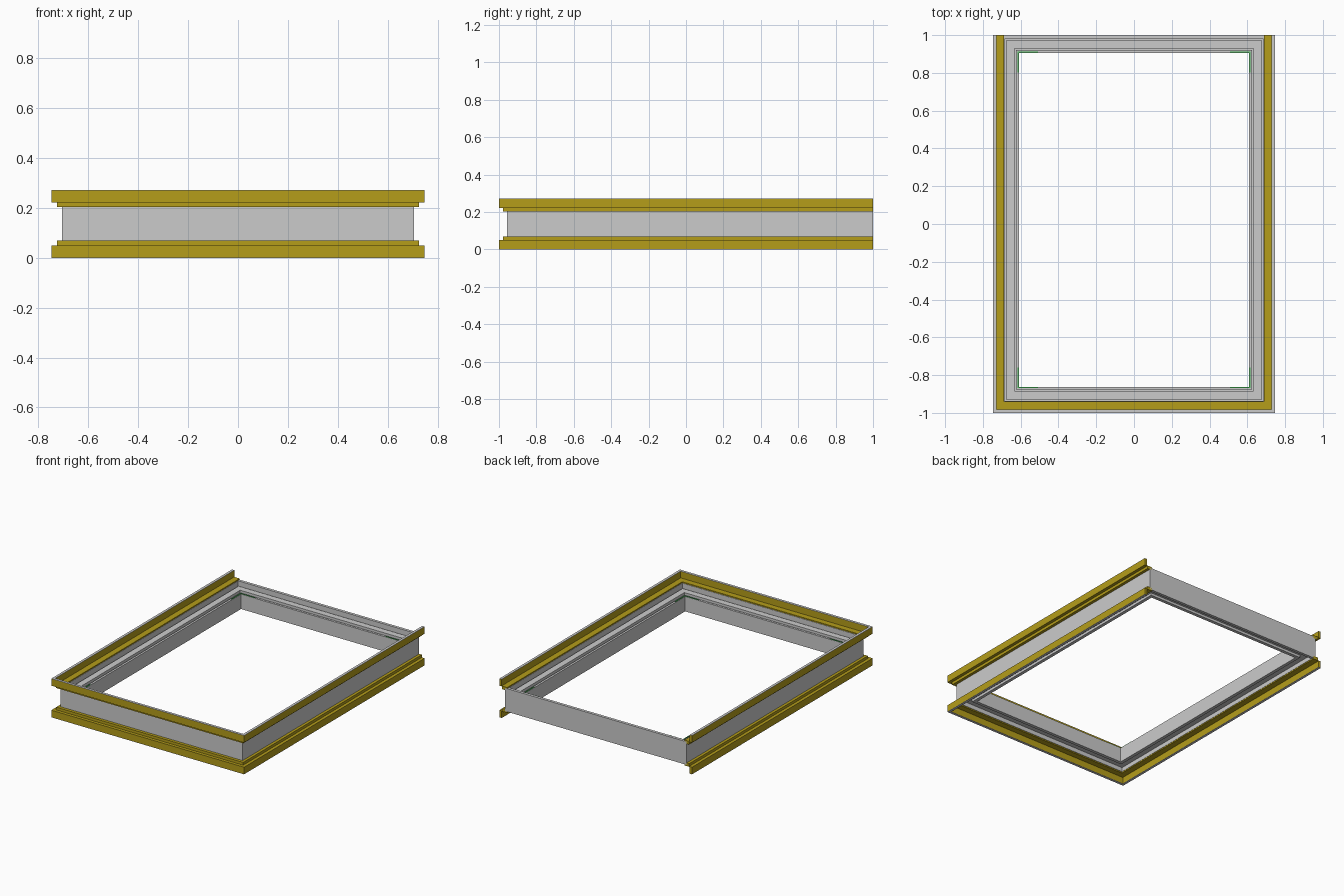
import bpy, bmesh

if "Cube" in bpy.data.objects:
    bpy.data.objects.remove(bpy.data.objects["Cube"])

H = 0.272                      # total height
X, Y0, Y1 = 0.747, -1.0, 1.0   # outer trim rectangle
BX, BY0 = 0.705, -0.957        # outer frame rectangle


def material(name, rgb):
    m = bpy.data.materials.new(name)
    m.diffuse_color = (*rgb, 1)
    m.use_nodes = True
    m.node_tree.nodes["Principled BSDF"].inputs["Base Color"].default_value = m.diffuse_color
    return m


yellow = material("yellow_trim", (0.46, 0.34, 0.01))
green = material("green_insert", (0.05, 0.45, 0.08))


def sweep(name, profile, hx, y0, y1, closed, mat=None):
    """Mitred sweep of an (inset, z) profile around a rectangle, or around three sides."""
    bm = bmesh.new()
    rings = []
    for cx, cy in ((-1, 1), (-1, -1), (1, -1), (1, 1)):
        ring = []
        for o, z in profile:
            y = y0 + o if cy < 0 else (y1 - o if closed else y1)
            ring.append(bm.verts.new((cx * (hx - o), y, z)))
        rings.append(ring)
    n = len(profile)
    for i in range(4 if closed else 3):
        a, b = rings[i], rings[(i + 1) % 4]
        for j in range(n):
            k = (j + 1) % n
            bm.faces.new((a[j], a[k], b[k], b[j]))
    if not closed:
        bm.faces.new(rings[0])
        bm.faces.new(rings[3][::-1])
    bmesh.ops.recalc_face_normals(bm, faces=bm.faces)
    me = bpy.data.meshes.new(name)
    bm.to_mesh(me)
    bm.free()
    ob = bpy.data.objects.new(name, me)
    bpy.context.collection.objects.link(ob)
    if mat:
        me.materials.append(mat)
    return ob


def box(name, x0, x1, y0, y1, z0, z1, mat=None):
    bpy.ops.mesh.primitive_cube_add(size=1, location=((x0 + x1) / 2, (y0 + y1) / 2, (z0 + z1) / 2))
    ob = bpy.context.object
    ob.name = name
    ob.scale = (abs(x1 - x0), abs(y1 - y0), z1 - z0)
    if mat:
        ob.data.materials.append(mat)


# Grey frame: tall outer wall, grooved ledge and inner opening wall
frame_profile = [
    (0, 0.055), (0, 0.217), (0.020, 0.217), (0.020, 0.165), (0.028, 0.165),
    (0.028, 0.185), (0.072, 0.185), (0.072, 0.160), (0.080, 0.160),
    (0.080, 0.172), (0.095, 0.172), (0.095, 0.068), (0.072, 0.068),
    (0.072, 0.085), (0.020, 0.085), (0.020, 0.055)]
sweep("window_frame", frame_profile, BX, BY0, Y1, True)

# Yellow stepped trim on front and sides, with thin grey edge caps, top and bottom
trim = [(0, 0.222), (0.022, 0.222), (0.022, 0.203), (0.060, 0.203),
        (0.060, 0.225), (0.018, 0.225), (0.018, 0.270), (0, 0.270)]
cap = [(0, 0.270), (0.018, 0.270), (0.018, H), (0, H)]
for label, flip in (("upper", False), ("lower", True)):
    for part, prof, mat in (("trim", trim, yellow), ("edge_cap", cap, None)):
        pts = [(o, H - z if flip else z) for o, z in prof]
        sweep(f"{label}_{part}", pts, X, Y0, Y1, False, mat)

# Small green inserts in the corners of the inner wall
ix, arm, t = BX - 0.088, 0.11, 0.005
for sx in (-1, 1):
    for sy, y in ((-1, BY0 + 0.088), (1, Y1 - 0.088)):
        box("corner_insert_side", sx * ix, sx * (ix - t), y, y - sy * arm, 0.168, 0.176, green)
        box("corner_insert_end", sx * ix, sx * (ix - arm), y, y - sy * t, 0.168, 0.176, green)
